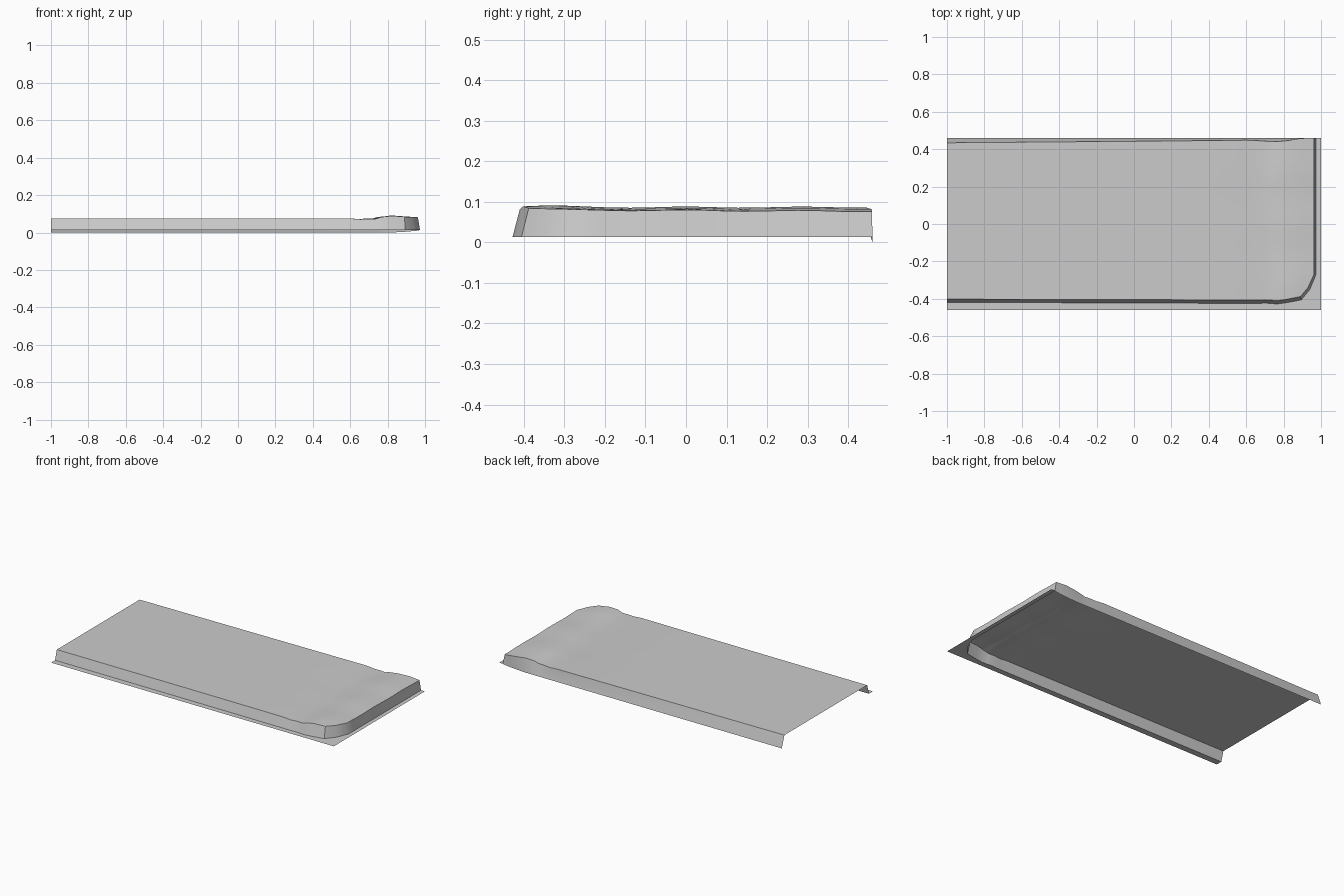
import bpy, bmesh, math

if "Cube" in bpy.data.objects:
    bpy.data.objects.remove(bpy.data.objects["Cube"])

# Stations along the length: x, front edge y, back edge y, surface height
STATIONS = [(-1.0, -.402, .434, .075), (-.4, -.403, .439, .075), (.2, -.405, .444, .075),
            (.6, -.407, .448, .075), (.655, -.407, .446, .071), (.70, -.405, .443, .074),
            (.735, -.407, .441, .073), (.765, -.41, .440, .082), (.82, -.402, .446, .087),
            (.89, -.388, .458, .084), (.93, -.34, .459, .082), (.962, -.27, .459, .080)]
ROWS = 16
RIM = .0135                       # level of the flat flange
LAST = len(STATIONS) - 1

def gauss(v, centre, width):
    return math.exp(-((v - centre) / width) ** 2)

def top_point(i, t):
    x, y0, y1, z = STATIONS[i]
    y = y0 + (y1 - y0) * t
    # wandering crease and gentle lumps at the raised end
    if .65 < x < .8:
        x -= .022 * gauss(y, .2, .13)
    end = min(1, max(0, (x - .6) / .15))
    z += end * (.0015 * math.cos(y * 22) + .004 * gauss(x, .82, .07) * gauss(y, -.36, .09)
                - .003 * gauss(x, .74, .05) * gauss(y, -.28, .06))
    z -= end * gauss(x, .962, .05) * .003 * t
    return (x, y, z)

bm = bmesh.new()

def strip(a, b):
    """Quads between two matching vertex rows, b lying to the left of a."""
    for k in range(len(a) - 1):
        bm.faces.new((a[k], a[k + 1], b[k + 1], b[k]))

# Top panel
grid = [[bm.verts.new(top_point(i, j / ROWS)) for i in range(LAST + 1)] for j in range(ROWS + 1)]
for j in range(ROWS):
    strip(grid[j], grid[j + 1])

# Front wall, rounded corner and end wall, with the flat flange below
edge = grid[0] + [grid[j][LAST] for j in range(1, ROWS + 1)]
base, outer = [], []
for k, v in enumerate(edge):
    x, y = v.co.x, v.co.y
    if k < LAST - 1:                                   # front
        slant = .004 if k == LAST - 2 else 0
        b, o = (x + slant, y - .018), (x, -.46)
    elif k == LAST - 1:                                # corner
        b, o = (x + .011, y - .009), (1, -.46)
    else:                                              # end
        b, o = (x + .011, y), (1, y)
    if k == len(edge) - 1:
        b, o = (x + .011, .46), (1, .46)
    base.append(bm.verts.new((*b, RIM)))
    outer.append(bm.verts.new((*o, RIM)))
strip(base, edge)
strip(outer, base)

# Back wall with a small turned lip reaching the ground
back = grid[ROWS]
mid, low = [], []
for v in back:
    x = v.co.x
    mid.append(bm.verts.new((x, .456 if x < .8 else .4595, RIM)))
    low.append(bm.verts.new((x, .46, RIM * max(0, (x - .85) / .15))))
strip(back, mid)
strip(mid, low)
bm.faces.new((back[-1], base[-1], mid[-1]))
bm.faces.new((mid[-1], base[-1], low[-1]))

mesh = bpy.data.meshes.new("shell_panel")
bm.to_mesh(mesh)
bm.free()
panel = bpy.data.objects.new("shell_panel", mesh)
bpy.context.collection.objects.link(panel)

# Smooth cloth-like top with crisp edges
bpy.context.view_layer.objects.active = panel
panel.select_set(True)
bpy.ops.object.shade_smooth_by_angle(angle=math.radians(25))
